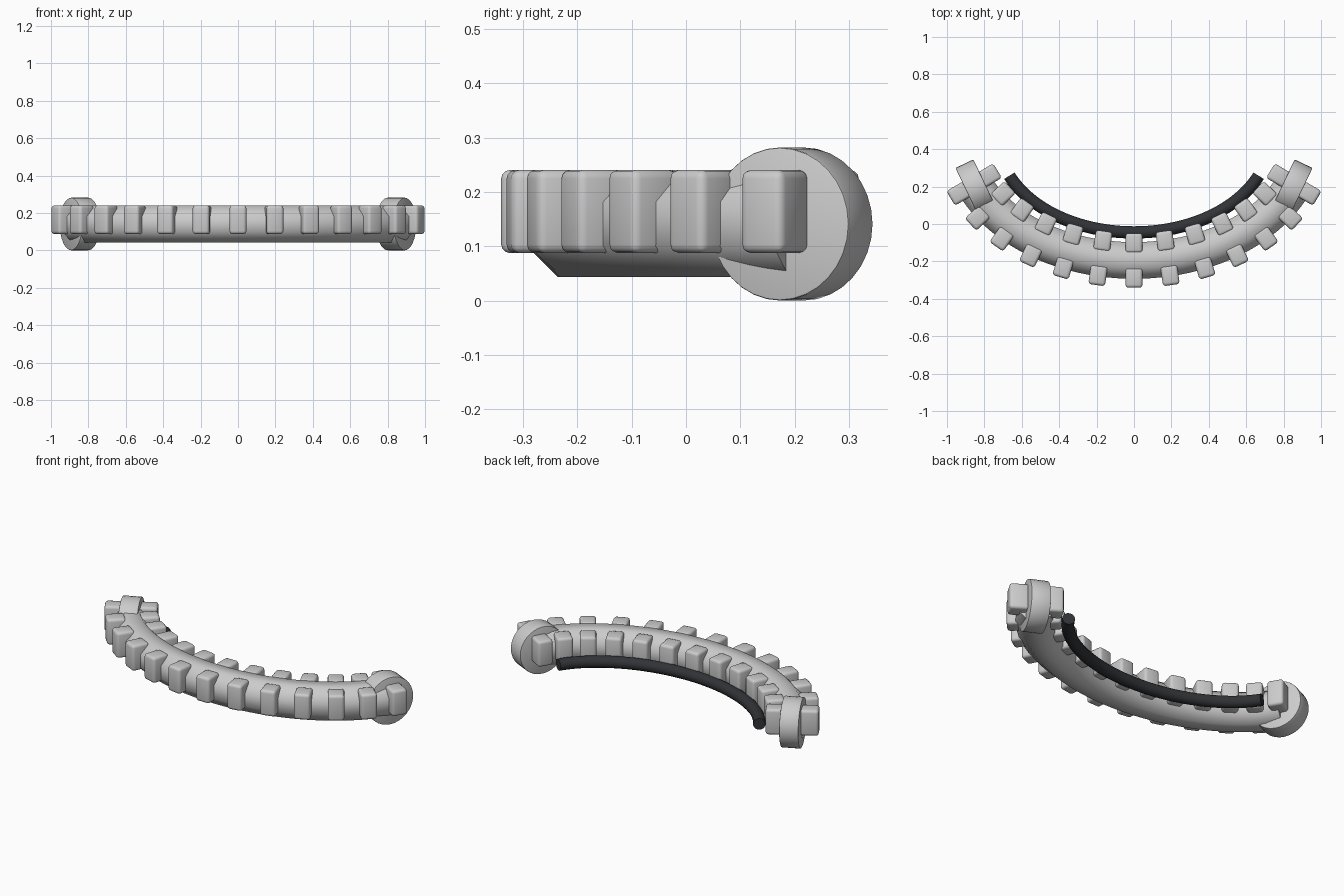
import bpy, bmesh, math
from mathutils import Vector, Matrix

if "Cube" in bpy.data.objects:
    bpy.data.objects.remove(bpy.data.objects["Cube"])

T_END = math.radians(66.8)

def arc(t, a, b, y0):
    """Point and outward normal angle on an elliptical arc."""
    p = Vector((a * math.sin(t), y0 + b * (1 - math.cos(t)), 0))
    n = Vector((b * math.sin(t), -a * math.cos(t), 0)).normalized()
    return p, n

def finish(bm, name, angle=None, mat=None):
    bmesh.ops.recalc_face_normals(bm, faces=bm.faces)
    me = bpy.data.meshes.new(name)
    bm.to_mesh(me)
    bm.free()
    ob = bpy.data.objects.new(name, me)
    bpy.context.collection.objects.link(ob)
    if mat:
        me.materials.append(mat)
    if angle:
        bpy.ops.object.select_all(action='DESELECT')
        ob.select_set(True)
        bpy.context.view_layer.objects.active = ob
        bpy.ops.object.shade_smooth_by_angle(angle=math.radians(angle))
    return ob

def sweep(name, a, b, y0, z, r, sides, steps, mat=None):
    bm = bmesh.new()
    rings = []
    for i in range(steps + 1):
        p, n = arc(-T_END + 2 * T_END * i / steps, a, b, y0)
        ring = []
        for k in range(sides):
            w = 2 * math.pi * (k + 0.5) / sides
            ring.append(bm.verts.new(p + n * r * math.cos(w) + Vector((0, 0, z + r * math.sin(w)))))
        rings.append(ring)
    for r0, r1 in zip(rings, rings[1:]):
        for k in range(sides):
            j = (k + 1) % sides
            bm.faces.new((r0[k], r0[j], r1[j], r1[k]))
    bm.faces.new(rings[0])
    bm.faces.new(rings[-1])
    return finish(bm, name, 60, mat)

dark = bpy.data.materials.new("dark_rubber")
dark.diffuse_color = (0.03, 0.033, 0.037, 1)
dark.use_nodes = True
dark.node_tree.nodes["Principled BSDF"].inputs["Base Color"].default_value = dark.diffuse_color

# Curved main body and dark inner hose
BODY = (0.93, 0.67, -0.195)
sweep("curved_body", *BODY, 0.141, 0.106, 8, 48)
sweep("inner_hose", 0.725, 0.50, -0.045, 0.105, 0.034, 12, 48, dark)

# Rounded blocks along the outer and inner sides of the body
for side, off in (("outer", 0.093), ("inner", -0.093)):
    for i in range(-6, 7):
        p, n = arc(T_END * i / 6, *BODY)
        bm = bmesh.new()
        bmesh.ops.create_cube(bm, size=1)
        bmesh.ops.scale(bm, verts=bm.verts, vec=(0.105, 0.09, 0.153))
        bmesh.ops.bevel(bm, geom=bm.edges[:], offset=0.016, segments=3, profile=0.5, affect='EDGES')
        pos = p + n * off + Vector((0, 0, 0.164))
        bm.transform(Matrix.Translation(pos) @ Matrix.Rotation(math.atan2(n.y, n.x), 4, 'Z'))
        finish(bm, f"{side}_block_{i + 7}", 40)

# Round end discs, mirrored left and right
for s, label in ((1, "right"), (-1, "left")):
    bm = bmesh.new()
    bmesh.ops.create_cone(bm, cap_ends=True, segments=32, radius1=0.141, radius2=0.141, depth=0.106)
    rim = [e for e in bm.edges if abs(e.verts[0].co.z - e.verts[1].co.z) < 1e-5]
    bmesh.ops.bevel(bm, geom=rim, offset=0.004, segments=2, profile=0.5, affect='EDGES')
    turn = Matrix.Rotation(-s * math.radians(25.5), 4, 'Z') @ Matrix.Rotation(math.pi / 2, 4, 'Y')
    bm.transform(Matrix.Translation((s * 0.846, 0.195, 0.141)) @ turn)
    finish(bm, f"{label}_end_disc", 40)
